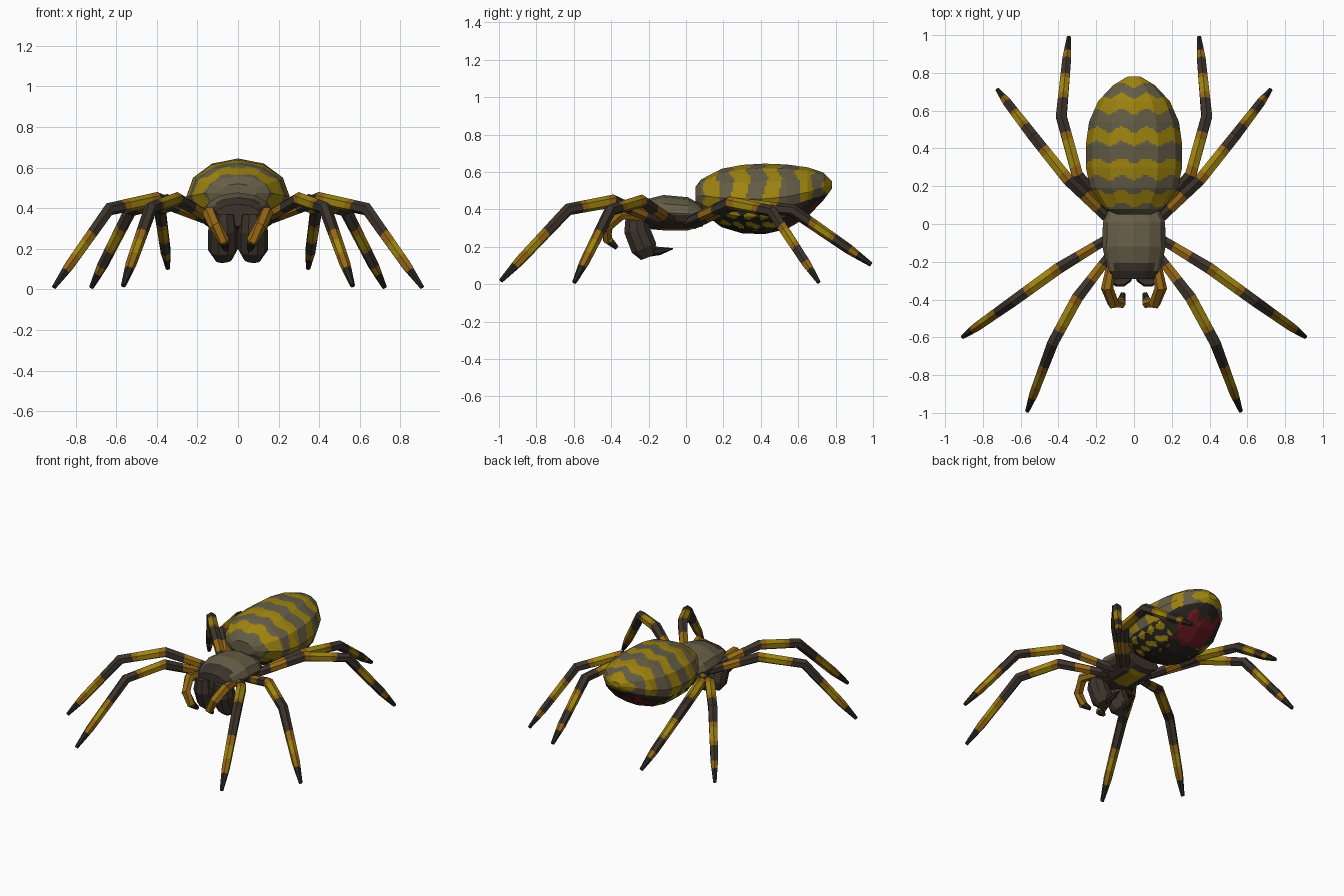
import bpy, bmesh, math
from mathutils import Vector

if "Cube" in bpy.data.objects:
    bpy.data.objects.remove(bpy.data.objects["Cube"])

# Flat colours
COLOURS = {
    "yellow": (0.35, 0.235, 0.005), "taupe": (0.13, 0.11, 0.062),
    "dark_brown": (0.045, 0.033, 0.024), "orange": (0.30, 0.138, 0.007),
    "red": (0.16, 0.012, 0.016), "black": (0.022, 0.019, 0.014)}
MATS = []
for n, c in COLOURS.items():
    m = bpy.data.materials.new(n)
    m.diffuse_color = (*c, 1)
    m.use_nodes = True
    m.node_tree.nodes["Principled BSDF"].inputs["Base Color"].default_value = m.diffuse_color
    MATS.append(m)
YEL, TAU, DRK, ORG, RED, BLK = range(6)


def loft(name, rings, rule, cuts=0, mirror=False):
    """Skin a list of rings; rule(index of ring, centre, normal) gives colour."""
    bm = bmesh.new()
    layer = bm.faces.layers.int.new("ring")
    vs = [[bm.verts.new(p) for p in r] for r in rings]
    n = len(vs[0])
    for i in range(len(vs) - 1):
        for j in range(n):
            k = (j + 1) % n
            f = bm.faces.new((vs[i][j], vs[i][k], vs[i + 1][k], vs[i + 1][j]))
            f[layer] = i
    bm.faces.new(vs[0])[layer] = 0
    bm.faces.new(vs[-1])[layer] = len(vs) - 2
    if cuts:
        bmesh.ops.subdivide_edges(bm, edges=bm.edges[:], cuts=cuts, use_grid_fill=True)
    bmesh.ops.recalc_face_normals(bm, faces=bm.faces[:])
    bm.normal_update()
    for f in bm.faces:
        f.material_index = rule(f[layer], f.calc_center_median(), f.normal)
    me = bpy.data.meshes.new(name)
    bm.to_mesh(me)
    bm.free()
    for m in MATS:
        me.materials.append(m)
    ob = bpy.data.objects.new(name, me)
    bpy.context.collection.objects.link(ob)
    if mirror:
        ob.modifiers.new("mirror", 'MIRROR')
    return ob


def body_rings(profile, sides=12):
    """Elliptical sections from (y, half width, bottom z, top z)."""
    out = []
    for y, w, zb, zt in profile:
        out.append([Vector((w * math.sin(a), y, (zt + zb) / 2 + (zt - zb) / 2 * math.cos(a)))
                    for a in (2 * math.pi * j / sides for j in range(sides))])
    return out


def tube(name, pts, radii, bands, sides=6):
    """Mirrored tapered limb; bands = [(end position in segments, colour)]."""
    pts = [Vector(p) for p in pts]
    base = []
    for i, (p, r) in enumerate(zip(pts, radii)):
        t = Vector((0, 0, 0))
        if i > 0:
            t += (p - pts[i - 1]).normalized()
        if i < len(pts) - 1:
            t += (pts[i + 1] - p).normalized()
        t.normalize()
        ref = Vector((0, 0, 1)) if abs((pts[-1] - pts[0]).normalized().z) < 0.6 else Vector((1, 0, 0))
        u = t.cross(ref).normalized()
        v = u.cross(t)
        base.append([p + r * (math.cos(a) * u + math.sin(a) * v)
                     for a in (2 * math.pi * (j + 0.5) / sides for j in range(sides))])
    last = len(pts) - 1
    stops = sorted(set(range(last + 1)) | {b for b, _ in bands if b < last})
    rings = []
    for s in stops:
        i = min(int(s), last - 1)
        rings.append([a.lerp(b, s - i) for a, b in zip(base[i], base[i + 1])])

    def rule(i, c, n):
        mid = (stops[i] + stops[i + 1]) / 2
        return next(col for end, col in bands if mid <= end)
    return loft(name, rings, rule, mirror=True)


# Abdomen: wavy stripes above, mottled flanks and a red patch beneath
EDGES = [0.10, 0.17, 0.245, 0.335, 0.425, 0.50, 0.595, 0.68, 0.735]


def abdomen_rule(i, c, n):
    low = 0.40 + max(0, c.y - 0.5) * 0.33
    if c.z > low:
        y = c.y + 0.014 * math.cos(c.x * 48)
        return TAU if sum(y > e for e in EDGES) % 2 == 0 else YEL
    edge = 0.012 * math.sin(c.x * 70) + 0.012 * math.sin(c.y * 60)
    if 0.50 < c.y + edge < 0.69 and abs(c.x) + edge < 0.125:
        return RED
    if c.y > 0.53:
        return BLK
    spots = math.sin(c.y * 75 + 2 * math.sin(c.x * 40)) + math.sin(c.z * 90 + c.x * 30)
    return YEL if spots > 0.2 and abs(c.x) > 0.08 else BLK


loft("abdomen", body_rings([
    (0.05, 0.09, 0.43, 0.52), (0.08, 0.155, 0.39, 0.56), (0.19, 0.232, 0.305, 0.617),
    (0.30, 0.255, 0.272, 0.638), (0.42, 0.255, 0.268, 0.645), (0.54, 0.238, 0.295, 0.64),
    (0.65, 0.19, 0.36, 0.625), (0.735, 0.11, 0.45, 0.597), (0.78, 0.035, 0.51, 0.55)]),
    abdomen_rule, cuts=10)


# Head and thorax: taupe back, dark face and eye strip, yellow breast plate
def thorax_rule(i, c, n):
    if n.z < -0.4 and abs(c.x) < 0.06 and -0.15 < c.y < 0.05:
        return YEL
    if c.z < 0.37 or c.y < -0.25:
        return DRK
    return DRK if -0.24 < c.y < -0.21 and abs(c.x) < 0.11 else TAU


loft("thorax", body_rings([
    (-0.29, 0.115, 0.31, 0.42), (-0.25, 0.14, 0.30, 0.445), (-0.12, 0.167, 0.288, 0.477),
    (0.01, 0.165, 0.288, 0.465), (0.09, 0.125, 0.31, 0.42)]), thorax_rule, cuts=5)

# Jaws and fangs
tube("jaw", [(0.073, -0.265, 0.37), (0.074, -0.262, 0.29), (0.074, -0.225, 0.195), (0.07, -0.205, 0.146)],
     [0.06, 0.073, 0.073, 0.042], [(3, DRK)], sides=10)
tube("fang", [(0.07, -0.21, 0.175), (0.065, -0.14, 0.178), (0.06, -0.07, 0.19)],
     [0.03, 0.022, 0.003], [(2, BLK)])

# Feelers
tube("feeler", [(0.12, -0.22, 0.36), (0.142, -0.34, 0.375), (0.11, -0.42, 0.31),
                (0.07, -0.42, 0.24), (0.058, -0.37, 0.195)],
     [0.026, 0.033, 0.032, 0.028, 0.014], [(3.2, ORG), (4, BLK)])

# Banded legs: upper, middle, shin and tapering toe segments
UPPER = [(0.35, DRK), (0.65, ORG), (1.0, DRK), (1.15, ORG), (1.6, YEL), (1.72, ORG)]
FRONT = UPPER + [(2.45, DRK), (2.62, ORG), (2.85, YEL), (3.25, ORG), (4, BLK)]
REAR = UPPER + [(2.3, DRK), (2.4, ORG), (2.65, YEL), (2.72, ORG), (3, DRK), (3.35, ORG), (4, BLK)]
LEGS = {
    "front_leg": (FRONT, [(0.10, -0.13, 0.33), (0.30, -0.39, 0.445), (0.43, -0.63, 0.40), (0.565, -0.99, 0.018)]),
    "second_leg": (FRONT, [(0.11, -0.06, 0.33), (0.40, -0.235, 0.445), (0.635, -0.405, 0.395), (0.907, -0.597, 0.01)]),
    "third_leg": (REAR, [(0.11, 0.0, 0.33), (0.35, 0.235, 0.435), (0.53, 0.46, 0.39), (0.722, 0.71, 0.01)]),
    "back_leg": (REAR, [(0.10, 0.04, 0.32), (0.30, 0.26, 0.43), (0.385, 0.57, 0.395), (0.345, 0.99, 0.105)])}
for name, (bands, pts) in LEGS.items():
    toe = Vector(pts[2]).lerp(Vector(pts[3]), 0.72)
    tube(name, pts[:3] + [toe, pts[3]], [0.027, 0.035, 0.033, 0.027, 0.012], bands)
